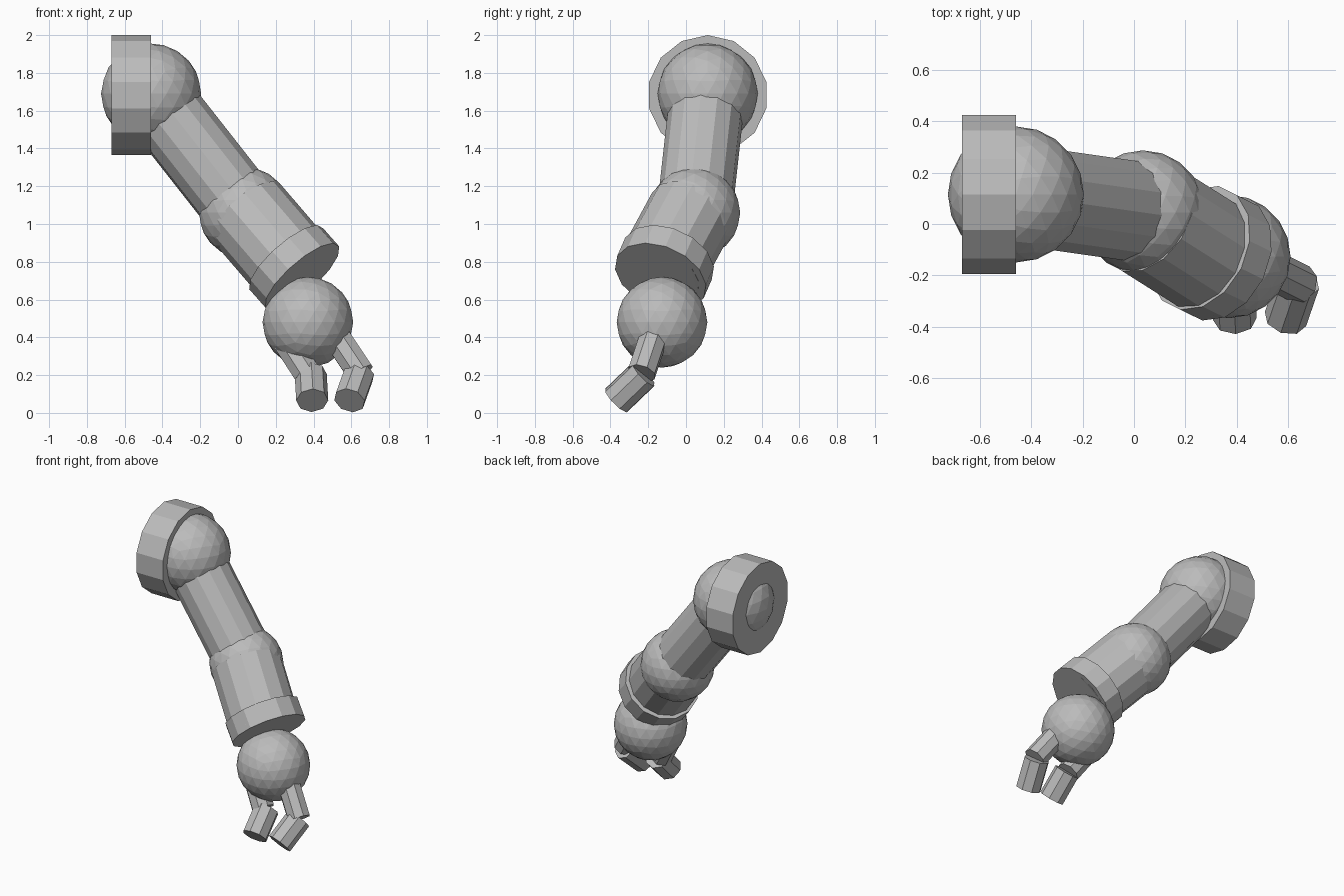
import bpy
import bmesh
from mathutils import Vector, Matrix

cube = bpy.data.objects.get("Cube")
if cube:
    bpy.data.objects.remove(cube, do_unlink=True)

# One plain grey for the whole limb
grey = bpy.data.materials.new("plain_grey")
grey.use_nodes = True
grey.diffuse_color = (0.5, 0.5, 0.5, 1)
grey.node_tree.nodes["Principled BSDF"].inputs["Base Color"].default_value = (0.5, 0.5, 0.5, 1)


def finish(name, bm):
    mesh = bpy.data.meshes.new(name)
    bm.to_mesh(mesh)
    bm.free()
    mesh.materials.append(grey)
    obj = bpy.data.objects.new(name, mesh)
    bpy.context.scene.collection.objects.link(obj)
    return obj


def ball(name, center, radius):
    """Faceted joint ball."""
    bm = bmesh.new()
    bmesh.ops.create_icosphere(bm, subdivisions=3, radius=radius,
                               matrix=Matrix.Translation(center))
    return finish(name, bm)


def rod(name, start, end, radius, sides):
    """Flat-sided capped cylinder between two points."""
    start, end = Vector(start), Vector(end)
    axis = end - start
    turn = axis.to_track_quat('Z', 'Y').to_matrix().to_4x4()
    bm = bmesh.new()
    bmesh.ops.create_cone(bm, cap_ends=True, segments=sides, radius1=radius,
                          radius2=radius, depth=axis.length,
                          matrix=Matrix.Translation((start + end) / 2) @ turn)
    return finish(name, bm)


shoulder = (-0.46, 0.115, 1.69)
elbow = (0.035, 0.045, 1.06)

# Shoulder
ball("shoulder_ball", shoulder, 0.265)
rod("shoulder_disc", (-0.67, 0.115, 1.682), (-0.46, 0.115, 1.682), 0.318, 14)

# Arm
rod("upper_arm", shoulder, elbow, 0.2, 14)
ball("elbow_ball", elbow, 0.242)
rod("forearm", (0.045, 0.03, 1.06), (0.325, -0.147, 0.734), 0.235, 14)
rod("wrist_cuff", (0.255, -0.093, 0.816), (0.34, -0.135, 0.72), 0.255, 14)

# Hand
ball("hand_ball", (0.37, -0.127, 0.48), 0.24)

# Two bent fingers, each made of two segments
fingers = {
    "left": [(0.49, -0.155, 0.45), (0.65, -0.235, 0.21),
             (0.64, -0.225, 0.205), (0.59, -0.37, 0.066)],
    "right": [(0.21, -0.155, 0.45), (0.365, -0.235, 0.21),
              (0.385, -0.225, 0.205), (0.393, -0.37, 0.066)],
}
for side, (base, knuckle, bend, tip) in fingers.items():
    rod(side + "_finger_base", base, knuckle, 0.077, 8)
    rod(side + "_finger_tip", bend, tip, 0.085, 8)
